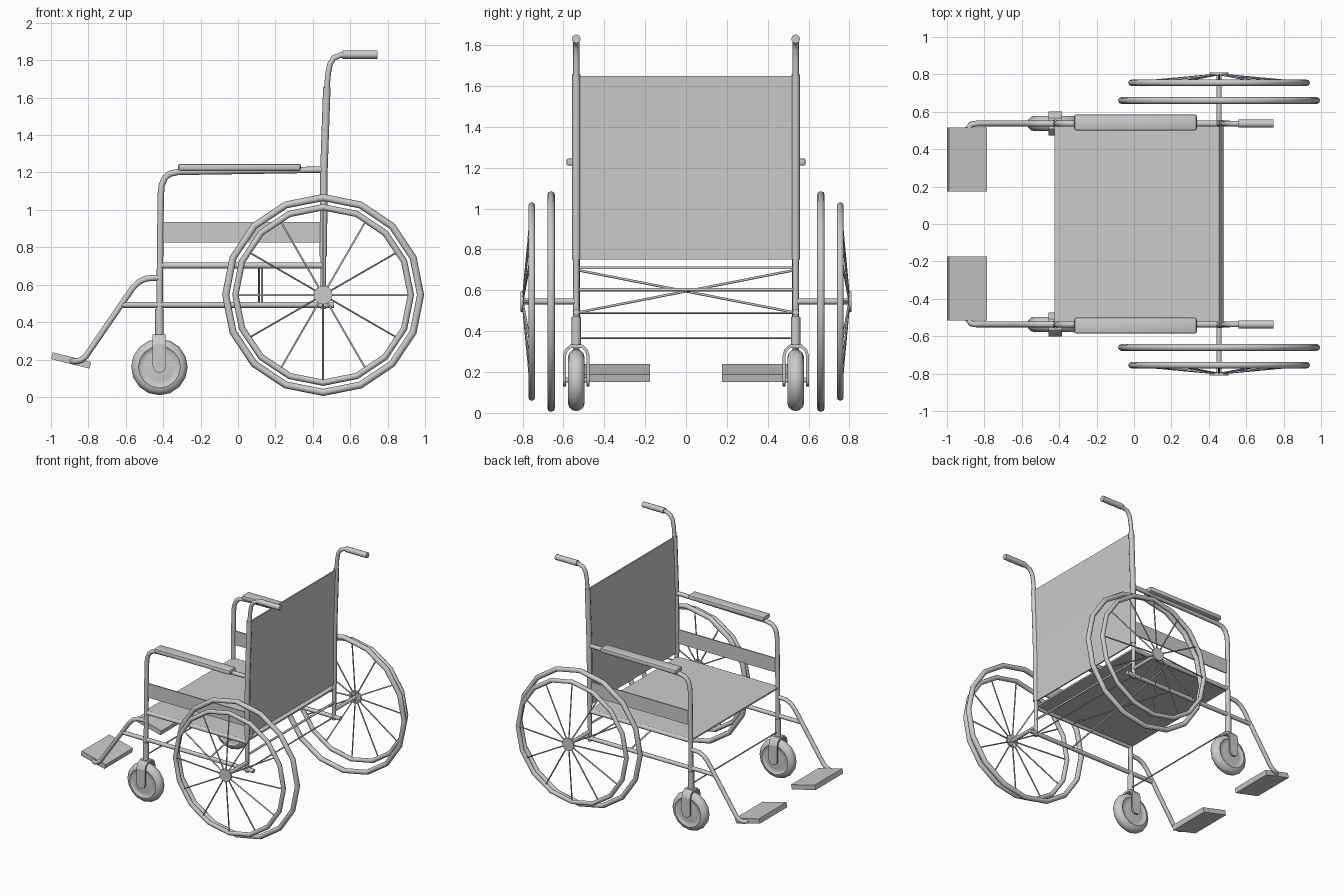
import bpy, bmesh, math
from mathutils import Vector, Matrix

if "Cube" in bpy.data.objects:
    bpy.data.objects.remove(bpy.data.objects["Cube"])

COL = bpy.context.scene.collection


def add(name, mesh, angle=60):
    ob = bpy.data.objects.new(name, mesh)
    COL.objects.link(ob)
    bpy.ops.object.select_all(action='DESELECT')
    ob.select_set(True)
    bpy.context.view_layer.objects.active = ob
    bpy.ops.object.shade_smooth_by_angle(angle=math.radians(angle))
    return ob


def tube(name, paths, r, closed=False, res=2):
    """Round tubes along one or more paths, as a single mesh object."""
    cu = bpy.data.curves.new(name, 'CURVE')
    cu.dimensions = '3D'
    cu.bevel_depth = r
    cu.bevel_resolution = res
    cu.use_fill_caps = True
    for path in paths:
        sp = cu.splines.new('POLY')
        sp.points.add(len(path) - 1)
        for p, co in zip(sp.points, path):
            p.co = (*co, 1)
        sp.use_cyclic_u = closed
    tmp = bpy.data.objects.new("tmp", cu)
    COL.objects.link(tmp)
    dg = bpy.context.evaluated_depsgraph_get()
    me = bpy.data.meshes.new_from_object(tmp.evaluated_get(dg))
    bpy.data.objects.remove(tmp)
    return add(name, me)


def prism(name, outline, vec):
    """Extrude a flat outline along a vector."""
    bm = bmesh.new()
    f = bm.faces.new([bm.verts.new(p) for p in outline])
    ext = bmesh.ops.extrude_face_region(bm, geom=[f], use_keep_orig=True)
    bmesh.ops.translate(bm, vec=vec, verts=[v for v in ext['geom'] if isinstance(v, bmesh.types.BMVert)])
    bmesh.ops.recalc_face_normals(bm, faces=bm.faces)
    me = bpy.data.meshes.new(name)
    bm.to_mesh(me)
    bm.free()
    return add(name, me, 35)


def box(name, size, loc, rot_y=0, bevel=0):
    bm = bmesh.new()
    bmesh.ops.create_cube(bm, size=1, matrix=Matrix.Translation(loc) @ Matrix.Rotation(rot_y, 4, 'Y')
                          @ Matrix.Diagonal((*size, 1)))
    if bevel:
        bmesh.ops.bevel(bm, geom=bm.edges[:], offset=bevel, segments=2, affect='EDGES', profile=0.5)
    me = bpy.data.meshes.new(name)
    bm.to_mesh(me)
    bm.free()
    return add(name, me, 35)


def lathe(name, profile, centre, steps=16):
    """Spin (radius, y offset) points around the y axis."""
    bm = bmesh.new()
    vs = [bm.verts.new((r, y, 0)) for r, y in profile]
    es = [bm.edges.new(e) for e in zip(vs, vs[1:])]
    bmesh.ops.spin(bm, geom=vs + es, cent=(0, 0, 0), axis=(0, 1, 0), angle=math.tau, steps=steps)
    bmesh.ops.remove_doubles(bm, verts=bm.verts, dist=1e-4)
    bmesh.ops.recalc_face_normals(bm, faces=bm.faces)
    bmesh.ops.translate(bm, vec=centre, verts=bm.verts)
    me = bpy.data.meshes.new(name)
    bm.to_mesh(me)
    bm.free()
    return add(name, me, 50)


WX, WZ = 0.455, 0.545      # rear wheel axis
CX, CZ = -0.42, 0.16       # caster axis
Y = 0.537                  # side frame plane


def ring(R, y, n=16):
    return [(WX + R * math.cos(i * math.tau / n), y, WZ + R * math.sin(i * math.tau / n)) for i in range(n)]


for s, side in ((1, "left"), (-1, "right")):
    y = s * Y
    # rear wheel, hand rim, spokes, hub and axle
    tube(f"{side}_rear_tyre", [ring(0.521, s * 0.66)], 0.019, True)
    tube(f"{side}_hand_rim", [ring(0.469, s * 0.755)], 0.017, True)
    tube(f"{side}_spokes", [[(WX, s * 0.8, WZ), p] for p in ring(0.462, s * 0.757, 12)], 0.005, res=1)
    lathe(f"{side}_hub", [(0, -0.007), (0.05, -0.007), (0.05, 0.007), (0, 0.007)], (WX, s * 0.802, WZ))
    tube(f"{side}_axle", [[(WX, y, WZ), (WX, s * 0.8, WZ)]], 0.014)

    # caster wheel with fork and stem
    half = [(0, 0.03), (0.075, 0.034), (0.098, 0.03), (0.112, 0.041), (0.132, 0.035), (0.146, 0.02)]
    lathe(f"{side}_caster_wheel", half + [(0.151, 0)] + [(r, -w) for r, w in reversed(half)], (CX, y, CZ))
    for k, part in ((1, "outer"), (-1, "inner")):
        arc = [(CX + 0.036 * math.cos(a), y + k * 0.05, 0.166 + 0.036 * math.sin(a))
               for a in [math.pi + i * math.pi / 8 for i in range(9)]]
        prism(f"{side}_fork_{part}_blade",
              arc + [(CX + 0.036, y + k * 0.05, 0.28), (CX - 0.036, y + k * 0.05, 0.28)], (0, k * 0.015, 0))
    top = [(0.065, 0.28), (0.056, 0.31), (0.03, 0.335), (-0.03, 0.335), (-0.056, 0.31), (-0.065, 0.28),
           (-0.05, 0.28), (-0.043, 0.303), (-0.025, 0.318), (0.025, 0.318), (0.043, 0.303), (0.05, 0.28)]
    prism(f"{side}_fork_crown", [(CX - 0.036, y + a, b) for a, b in top], (0.072, 0, 0))
    tube(f"{side}_caster_axle", [[(CX, y - 0.06, CZ), (CX, y + 0.06, CZ)]], 0.012)
    tube(f"{side}_caster_stem", [[(CX, y, 0.325), (CX, y, 0.47)]], 0.023)

    # front post that bends into the arm tube
    arm = [(-0.42, 0.45), (-0.413, 1.08), (-0.408, 1.13), (-0.392, 1.17), (-0.365, 1.193),
           (-0.32, 1.203), (0.0, 1.208), (0.455, 1.215)]
    tube(f"{side}_arm_frame", [[(a, y, b) for a, b in arm]], 0.017)
    box(f"{side}_arm_pad", (0.655, 0.085, 0.036), (0.008, s * 0.543, 1.228), 0, 0.01)

    # rear post with push handle and grip
    back = [(0.455, 0.47), (0.459, 1.2), (0.475, 1.65), (0.482, 1.73), (0.492, 1.78),
            (0.512, 1.812), (0.55, 1.828), (0.74, 1.83)]
    tube(f"{side}_back_post", [[(a, y, b) for a, b in back]], 0.015)
    tube(f"{side}_back_sleeve", [[(0.456, y, 0.75), (0.459, y, 1.2), (0.475, y, 1.655)]], 0.02)
    tube(f"{side}_grip", [[(0.56, y, 1.83), (0.745, y, 1.83)]], 0.022)

    # side rails and skirt panel
    tube(f"{side}_seat_rail", [[(CX, y, 0.703), (0.455, y, 0.703)]], 0.016)
    tube(f"{side}_lower_rail", [[(-0.615, y, 0.492), (0.513, y, 0.492)]], 0.016)
    box(f"{side}_side_panel", (0.87, 0.01, 0.11), (0.018, y, 0.88))

    # footrest hanger and plate
    hang = [(-0.42, Y, 0.638), (-0.49, Y, 0.633), (-0.53, Y, 0.615), (-0.565, Y, 0.58), (-0.63, Y, 0.485),
            (-0.815, Y, 0.215), (-0.84, Y, 0.197), (-0.87, 0.532, 0.19), (-0.885, 0.515, 0.19), (-0.888, 0.48, 0.19)]
    tube(f"{side}_footrest_hanger", [[(a, s * b, c) for a, b, c in hang]], 0.016)
    box(f"{side}_footplate", (0.212, 0.34, 0.037), (-0.892, s * 0.345, 0.195), math.radians(14))

# fabric seat and backrest
box("seat", (0.88, 2 * Y, 0.012), (0.015, 0, 0.71))
prism("backrest", [(0.451, -Y, 0.75), (0.461, -Y, 0.75), (0.464, -Y, 1.2), (0.48, -Y, 1.65),
                   (0.47, -Y, 1.65), (0.454, -Y, 1.2)], (0, 2 * Y, 0))

# folding cross braces and cross rods
tube("cross_braces", [[(0.112, -Y, 0.7), (0.112, Y, 0.49)], [(0.128, Y, 0.7), (0.128, -Y, 0.49)]], 0.006)
tube("rear_cross_rod", [[(0.455, -Y, 0.603), (0.455, Y, 0.603)]], 0.008)
tube("thin_cross_rods", [[(CX, -Y, 0.367), (CX, Y, 0.367)], [(0.455, -Y, 0.49), (0.455, Y, 0.49)]], 0.005)
